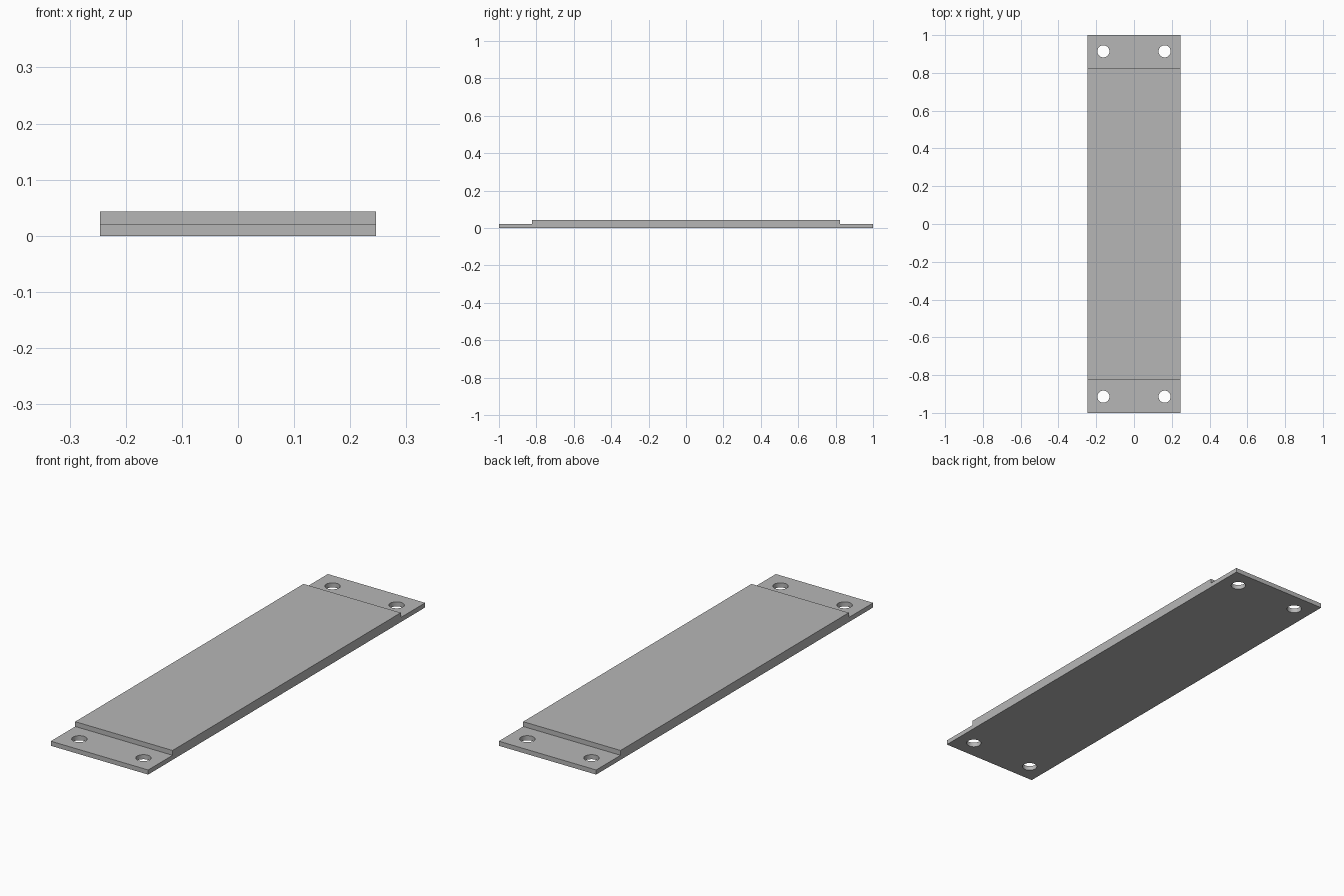
import bpy, bmesh
from mathutils import Matrix

cube = bpy.data.objects.get("Cube")
if cube:
    bpy.data.objects.remove(cube, do_unlink=True)

HALF_WIDTH, HALF_LENGTH, BODY_HALF = 0.246, 1.0, 0.824
TAB_TOP, BODY_TOP = 0.021, 0.043
HOLE_X, HOLE_Y, HOLE_RADIUS = 0.162, 0.914, 0.032

grey = bpy.data.materials.new("plain_grey")
grey.use_nodes = True
grey.diffuse_color = (0.47, 0.47, 0.47, 1)
grey.node_tree.nodes["Principled BSDF"].inputs["Base Color"].default_value = grey.diffuse_color


def make_object(name, bm):
    bmesh.ops.recalc_face_normals(bm, faces=bm.faces)
    mesh = bpy.data.meshes.new(name)
    bm.to_mesh(mesh)
    bm.free()
    mesh.materials.append(grey)
    obj = bpy.data.objects.new(name, mesh)
    bpy.context.collection.objects.link(obj)
    return obj


# Stepped plate: side profile swept across the width
half = [(HALF_LENGTH, 0), (HALF_LENGTH, TAB_TOP), (BODY_HALF, TAB_TOP), (BODY_HALF, BODY_TOP)]
profile = half + [(-y, z) for y, z in reversed(half)]
bm = bmesh.new()
side = bm.faces.new([bm.verts.new((-HALF_WIDTH, y, z)) for y, z in profile])
swept = bmesh.ops.extrude_face_region(bm, geom=[side])["geom"]
bmesh.ops.translate(bm, vec=(2 * HALF_WIDTH, 0, 0),
                    verts=[v for v in swept if isinstance(v, bmesh.types.BMVert)])
plate = make_object("mounting_plate", bm)

# Four screw holes through the end tabs
bm = bmesh.new()
for sx in (-1, 1):
    for sy in (-1, 1):
        bmesh.ops.create_cone(bm, cap_ends=True, segments=32, radius1=HOLE_RADIUS,
                              radius2=HOLE_RADIUS, depth=0.2,
                              matrix=Matrix.Translation((sx * HOLE_X, sy * HOLE_Y, 0)))
cutter = make_object("hole_cutter", bm)
cutter.hide_render = True

cut = plate.modifiers.new("screw_holes", "BOOLEAN")
cut.operation = "DIFFERENCE"
cut.solver = "EXACT"
cut.object = cutter

# Bake the holes, drop the cutter and round the bores
bpy.ops.object.select_all(action="DESELECT")
plate.select_set(True)
bpy.context.view_layer.objects.active = plate
bpy.ops.object.modifier_apply(modifier=cut.name)
bpy.data.objects.remove(cutter, do_unlink=True)
bpy.ops.object.shade_smooth_by_angle()
